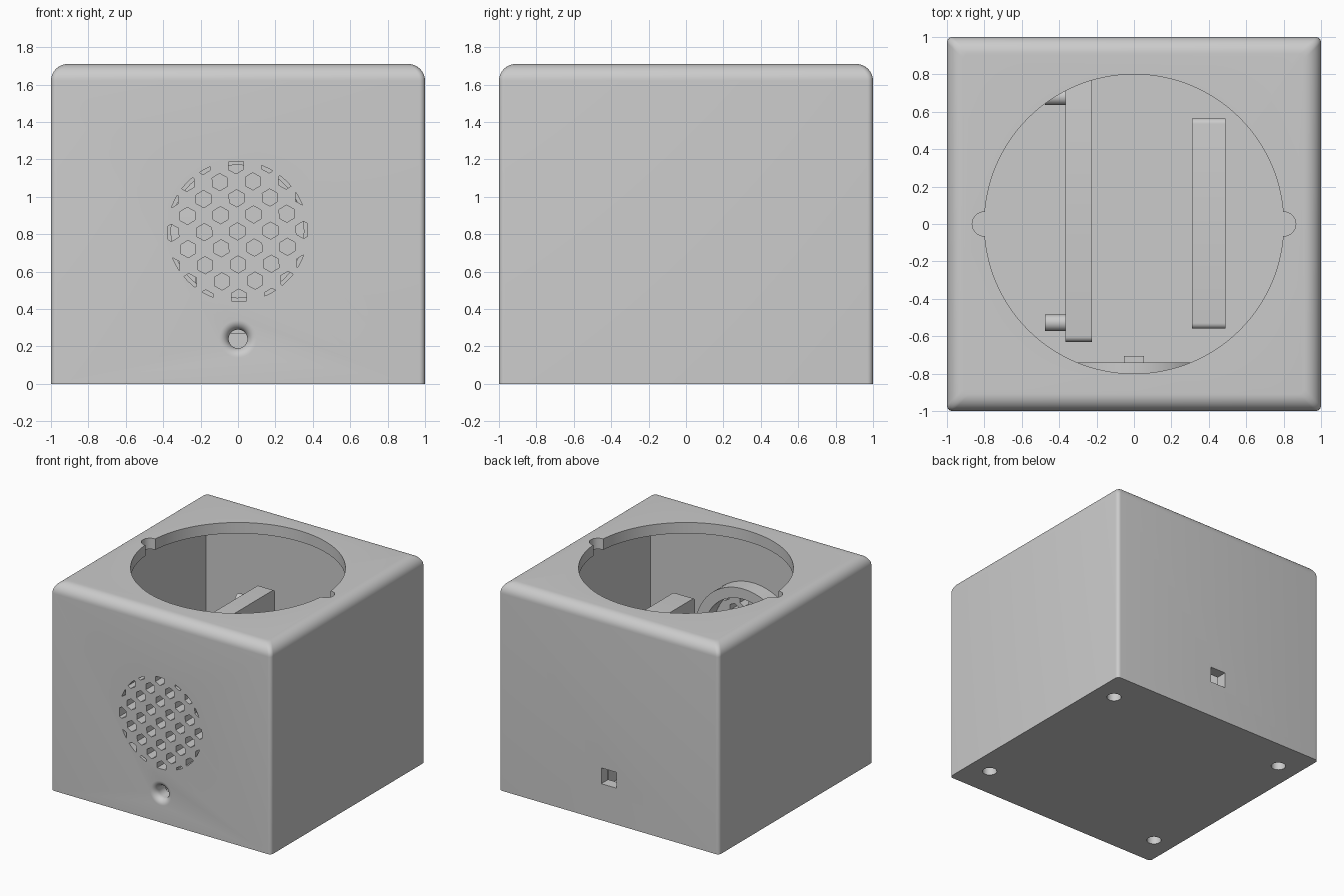
import bpy, bmesh
from math import sin, cos, pi, radians
from mathutils import Matrix, Vector

cube = bpy.data.objects.get("Cube")
if cube:
    bpy.data.objects.remove(cube, do_unlink=True)

grey = bpy.data.materials.new("light_grey_plastic")
grey.use_nodes = True
colour = (0.6, 0.6, 0.6, 1)
grey.diffuse_color = colour
grey.node_tree.nodes["Principled BSDF"].inputs["Base Color"].default_value = colour

FRONT = Matrix.Rotation(pi / 2, 4, "X")    # turns the z axis towards -y
SIDE = Matrix.Rotation(pi / 2, 4, "Y")     # turns the z axis towards +x


def add_loft(bm, rings, cyclic=False, matrix=Matrix()):
    """Skin a list of equal point rings, capped unless cyclic."""
    loops = [[bm.verts.new(matrix @ Vector(p)) for p in ring] for ring in rings]
    n = len(loops[0])
    pairs = list(zip(loops, loops[1:]))
    if cyclic:
        pairs.append((loops[-1], loops[0]))
    else:
        bm.faces.new(loops[0][::-1])
        bm.faces.new(loops[-1])
    for a, b in pairs:
        for i in range(n):
            j = (i + 1) % n
            bm.faces.new((a[i], a[j], b[j], b[i]))


def finish(name, bm):
    bmesh.ops.recalc_face_normals(bm, faces=bm.faces)
    mesh = bpy.data.meshes.new(name)
    bm.to_mesh(mesh)
    bm.free()
    mesh.materials.append(grey)
    obj = bpy.data.objects.new(name, mesh)
    bpy.context.collection.objects.link(obj)
    return obj


def loft(name, rings, cyclic=False, matrix=Matrix()):
    bm = bmesh.new()
    add_loft(bm, rings, cyclic, matrix)
    return finish(name, bm)


def circle(r, z, n=64, turn=0.0):
    return [(r * cos(turn + 2 * pi * i / n), r * sin(turn + 2 * pi * i / n), z)
            for i in range(n)]


def lathe(name, profile, at=(0, 0, 0), turn=Matrix(), cyclic=False, n=64):
    return loft(name, [circle(r, z, n) for r, z in profile], cyclic,
                Matrix.Translation(at) @ turn)


def tube(name, outer, inner, low, high, at, turn=Matrix()):
    profile = [(outer, low), (outer, high), (inner, high), (inner, low)]
    return lathe(name, profile, at, turn, cyclic=True)


def box(name, x, y, z, round_top=0):
    bm = bmesh.new()
    bmesh.ops.create_cube(bm, size=1)
    for v in bm.verts:
        v.co = [lo + (hi - lo) * (c + 0.5) for (lo, hi), c in zip((x, y, z), v.co)]
    if round_top:
        # soften the two short top edges
        edges = [e for e in bm.edges
                 if all(v.co.z > z[1] - 0.001 for v in e.verts)
                 and abs(e.verts[0].co.y - e.verts[1].co.y) < 0.001]
        bmesh.ops.bevel(bm, geom=edges, offset=round_top, segments=6,
                        profile=0.5, affect="EDGES")
    return finish(name, bm)


def boolean(obj, cutter, operation="DIFFERENCE"):
    cutter.hide_render = True
    mod = obj.modifiers.new("cut", "BOOLEAN")
    mod.operation, mod.solver, mod.object = operation, "EXACT", cutter
    bpy.context.view_layer.objects.active = obj
    bpy.ops.object.modifier_apply(modifier=mod.name)
    bpy.data.objects.remove(cutter, do_unlink=True)


# Outer case: rounded square rings, drawn in along the top fillet
HEIGHT, FILLET, CORNER = 1.71, 0.09, 0.03


def rounded_square(half, z, r=CORNER, steps=6):
    ring = []
    for q, (sx, sy) in enumerate([(1, 1), (-1, 1), (-1, -1), (1, -1)]):
        for k in range(steps + 1):
            a = (q + k / steps) * pi / 2
            ring.append((sx * (half - r) + r * cos(a), sy * (half - r) + r * sin(a), z))
    return ring


rings = [rounded_square(1, 0)]
for k in range(11):
    a = k / 10 * pi / 2
    rings.append(rounded_square(1 - FILLET * (1 - cos(a)), HEIGHT - FILLET * (1 - sin(a))))
case = loft("case", rings)

# Inner cavity, round top opening and its two side notches
boolean(case, box("cavity", (-0.93, 0.93), (-0.87, 0.91), (0.06, 1.62)))
boolean(case, lathe("opening", [(0.8, 1.5), (0.8, 1.8)], n=128))
for side in (-1, 1):
    boolean(case, lathe("notch", [(0.065, 1.5), (0.065, 1.8)], (side * 0.8, 0, 0), n=32))

# Speaker grille: slightly turned diagonal lattice of hexagons, trimmed to a disc
GRILLE = Vector((-0.003, 0, 0.815))
PITCH, TILT = 0.0885, radians(1.3)
bm = bmesh.new()
for i in range(-5, 6):
    for j in range(-5, 6):
        x, z = i * PITCH, j * PITCH
        if (i + j) % 2 == 0 and (x * x + z * z) ** 0.5 < 0.41:
            centre = GRILLE + Vector((x * cos(TILT) - z * sin(TILT), 0,
                                      x * sin(TILT) + z * cos(TILT)))
            hexes = [circle(0.046, d, 6, pi / 6 + TILT) for d in (0.8, 1.05)]
            add_loft(bm, hexes, matrix=Matrix.Translation(centre) @ FRONT)
grille = finish("grille_holes", bm)
boolean(grille, lathe("grille_disc", [(0.375, 0.7), (0.375, 1.2)], GRILLE, FRONT), "INTERSECT")
boolean(case, grille)

# Flared indicator hole under the grille
flare = [(0.05, 0.8)]
for k in range(9):
    a = (1 - k / 8) * pi / 2
    flare.append((0.1 - 0.05 * sin(a), 0.95 + 0.05 * cos(a)))
flare.append((0.1, 1.02))
boolean(case, lathe("indicator_hole", flare, (0, 0, 0.24), FRONT, n=48))

# Cable socket in the back and screw holes in the base
boolean(case, box("socket_hole", (-0.07, 0.07), (0.8, 1.1), (0.3, 0.43)))
for sx in (-1, 1):
    for sy in (-1, 1):
        spot = (sx * 0.82, sy * 0.74, 0)
        boolean(case, lathe("screw_hole", [(0.055, -0.1), (0.055, 0.1)], spot, n=32))
        tube("screw_post", 0.105, 0.055, 0.055, 0.4, spot)

# Parts inside the case
tube("speaker_ring", 0.44, 0.355, 0.74, 0.875, GRILLE, FRONT)
box("indicator_post", (-0.053, 0.053), (-0.8, -0.705), (0.05, 0.27))
box("board_wall", (-0.365, -0.225), (-0.63, 0.8), (0.05, 1.17), 0.03)
box("support_wall", (0.31, 0.49), (-0.56, 0.565), (0.05, 1.17), 0.03)
for y in (-0.528, 0.68):
    for z in (0.25, 1.07):
        lathe("board_peg", [(0.044, -0.475), (0.044, -0.36)], (0, y, z), SIDE, n=32)

# Smooth the curves, keep the edges crisp
bpy.ops.object.select_all(action="DESELECT")
for obj in bpy.context.scene.objects:
    if obj.type == "MESH" and grey.name in obj.data.materials:
        obj.select_set(True)
        bpy.context.view_layer.objects.active = obj
bpy.ops.object.shade_smooth_by_angle(angle=radians(30))
